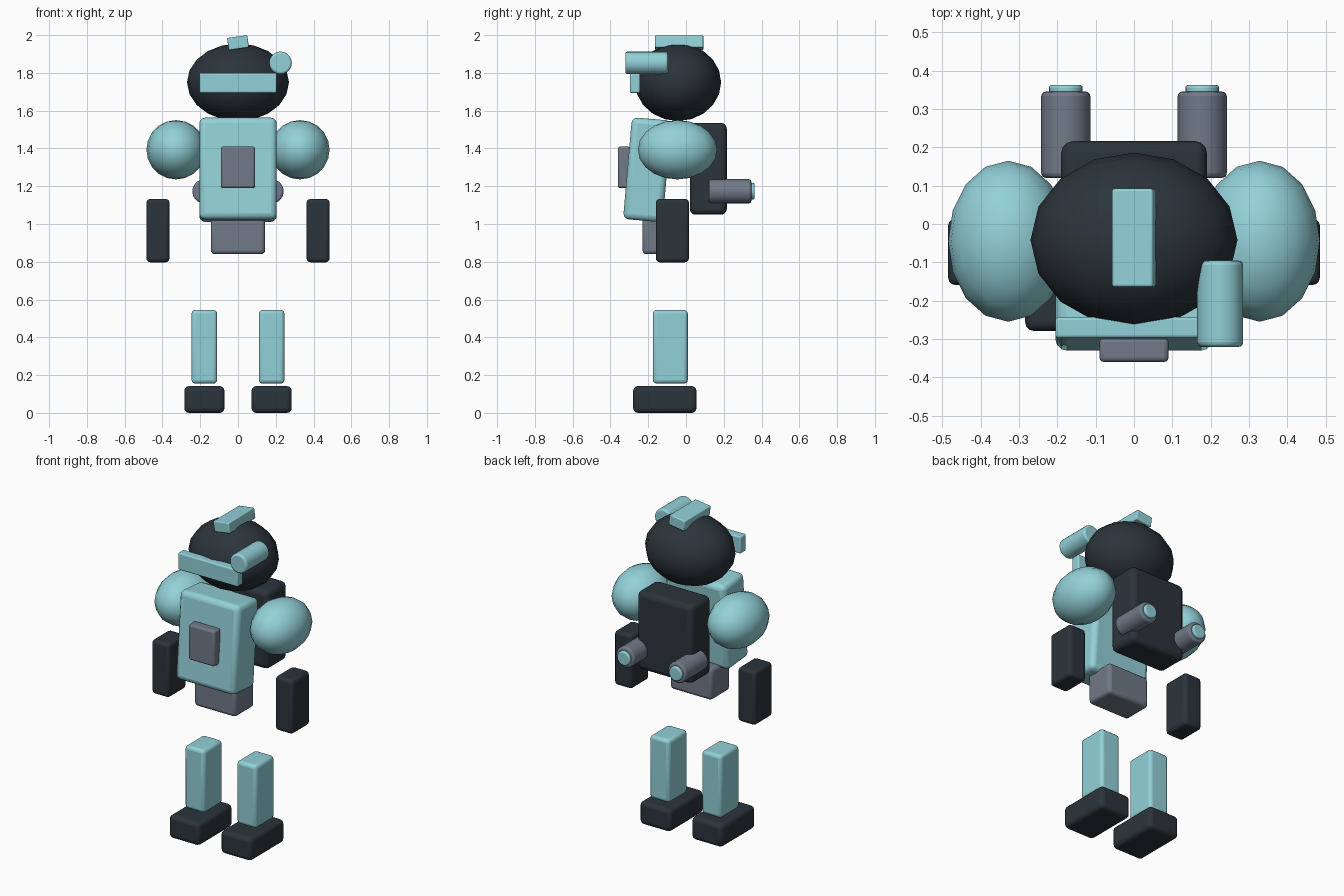
import bpy
import bmesh
from math import radians
from mathutils import Matrix, Vector

cube = bpy.data.objects.get("Cube")
if cube:
    bpy.data.objects.remove(cube, do_unlink=True)


def material(name, rgb):
    mat = bpy.data.materials.new(name)
    mat.use_nodes = True
    colour = (*rgb, 1.0)
    mat.diffuse_color = colour
    mat.node_tree.nodes["Principled BSDF"].inputs["Base Color"].default_value = colour
    return mat


AQUA = material("pale_aqua", (0.29, 0.64, 0.69))
DARK = material("dark_slate", (0.024, 0.034, 0.044))
GREY = material("steel_grey", (0.165, 0.195, 0.25))


def finish(name, bm, mat, location, rotation=(0, 0, 0), bevel=0.0):
    mesh = bpy.data.meshes.new(name)
    bm.to_mesh(mesh)
    bm.free()
    mesh.materials.append(mat)
    obj = bpy.data.objects.new(name, mesh)
    bpy.context.collection.objects.link(obj)
    obj.location = location
    obj.rotation_euler = rotation
    if bevel:
        mod = obj.modifiers.new("rounded_edges", "BEVEL")
        mod.width = bevel
        mod.segments = 3
        mod.limit_method = "ANGLE"
        mod.angle_limit = radians(40)
    for other in bpy.context.selected_objects:
        other.select_set(False)
    bpy.context.view_layer.objects.active = obj
    obj.select_set(True)
    bpy.ops.object.shade_smooth_by_angle(angle=radians(40))
    return obj


def box(name, mat, location, size, bevel=0.02, rotation=(0, 0, 0)):
    bm = bmesh.new()
    bmesh.ops.create_cube(bm, size=1.0)
    bmesh.ops.scale(bm, vec=Vector(size), verts=bm.verts)
    return finish(name, bm, mat, location, rotation, bevel)


def ball(name, mat, location, radii):
    bm = bmesh.new()
    bmesh.ops.create_uvsphere(bm, u_segments=16, v_segments=10, radius=1.0)
    bmesh.ops.scale(bm, vec=Vector(radii), verts=bm.verts)
    return finish(name, bm, mat, location)


def tube(name, mat, location, radius, length, bevel=0.012):
    # Cylinder lying along the front-back axis
    bm = bmesh.new()
    bmesh.ops.create_cone(bm, cap_ends=True, segments=20, radius1=radius,
                          radius2=radius, depth=length)
    bmesh.ops.rotate(bm, verts=bm.verts, cent=(0, 0, 0),
                     matrix=Matrix.Rotation(radians(90), 3, "X"))
    return finish(name, bm, mat, location, bevel=bevel)


# Head with visor, side sensor and tilted crest
ball("head", DARK, (0, -0.042, 1.75), (0.27, 0.228, 0.205))
box("visor", AQUA, (0, -0.27, 1.747), (0.41, 0.055, 0.105), 0.008)
tube("head_sensor", AQUA, (0.225, -0.208, 1.853), 0.06, 0.225)
box("crest", AQUA, (0, -0.036, 1.96), (0.108, 0.256, 0.065), 0.006,
    (0, radians(-8), 0))

# Body
box("torso", AQUA, (0, -0.205, 1.287), (0.41, 0.21, 0.54), 0.03,
    (radians(-5), 0, 0))
box("chest_plate", GREY, (0, -0.328, 1.3), (0.18, 0.064, 0.22), 0.012)
box("pelvis", GREY, (0, -0.137, 0.937), (0.287, 0.186, 0.194), 0.02)
box("backpack", DARK, (0, 0.118, 1.292), (0.38, 0.196, 0.486), 0.03)

# Paired parts
for side, s in (("left", 1), ("right", -1)):
    ball(side + "_shoulder", AQUA, (s * 0.328, -0.045, 1.393), (0.157, 0.21, 0.157))
    box(side + "_forearm", DARK, (s * 0.424, -0.072, 0.965), (0.122, 0.175, 0.335))
    box(side + "_shin", AQUA, (s * 0.178, -0.083, 0.35), (0.136, 0.185, 0.39))
    box(side + "_foot", DARK, (s * 0.178, -0.112, 0.071), (0.213, 0.335, 0.142), 0.025)
    tube(side + "_thruster", GREY, (s * 0.178, 0.233, 1.173), 0.064, 0.225)
    tube(side + "_nozzle", AQUA, (s * 0.178, 0.342, 1.173), 0.044, 0.042, 0.008)
